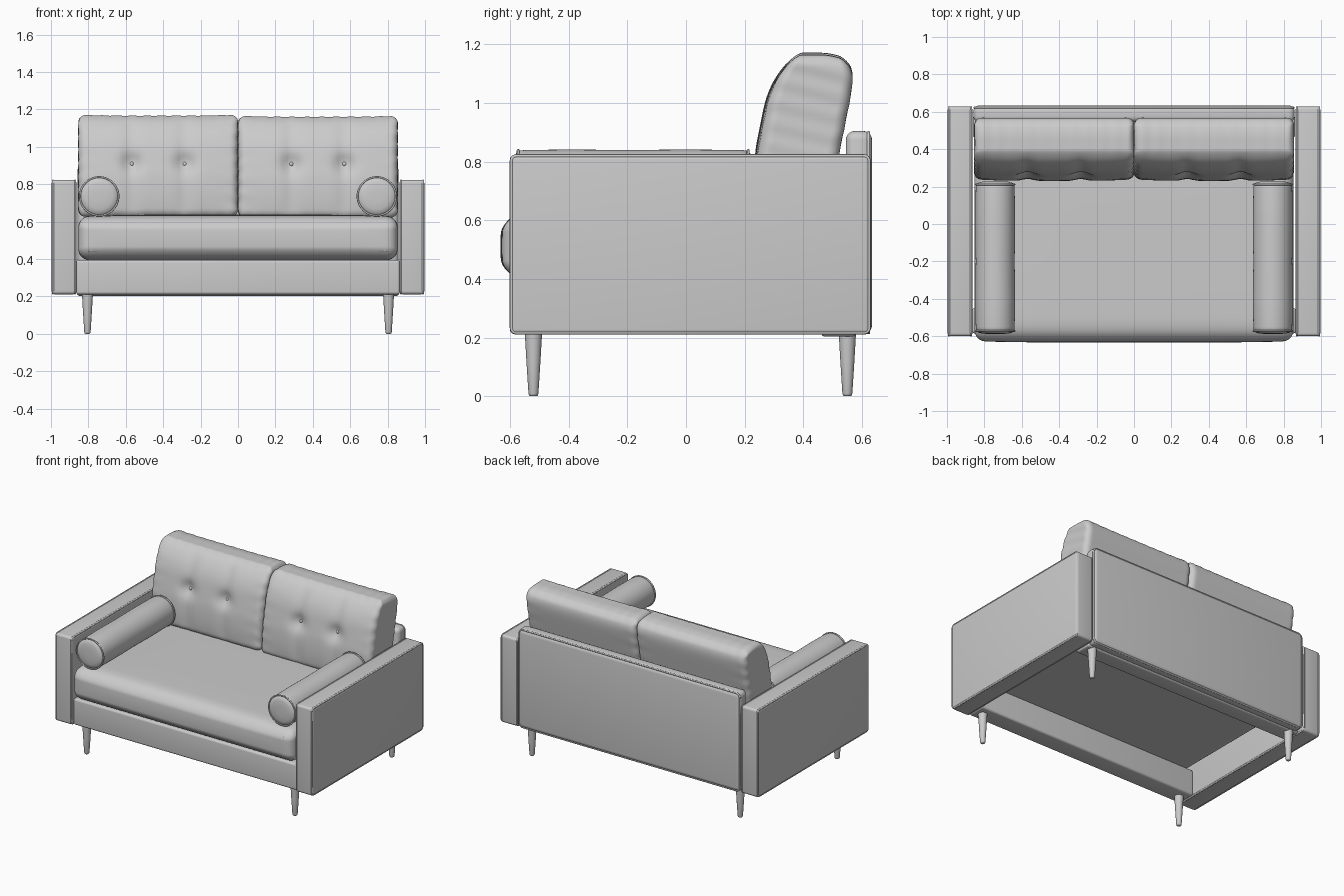
import bpy, bmesh
from math import sin, cos, pi, exp
from mathutils import Vector

if "Cube" in bpy.data.objects:
    bpy.data.objects.remove(bpy.data.objects["Cube"])


def finish(name, bm, angle=0.7):
    bmesh.ops.recalc_face_normals(bm, faces=bm.faces)
    me = bpy.data.meshes.new(name)
    bm.to_mesh(me)
    bm.free()
    ob = bpy.data.objects.new(name, me)
    bpy.context.collection.objects.link(ob)
    bpy.ops.object.select_all(action='DESELECT')
    ob.select_set(True)
    bpy.context.view_layer.objects.active = ob
    bpy.ops.object.shade_smooth_by_angle(angle=angle)
    return ob


def box(name, lo, hi, bevel):
    """Upholstered box with rounded edges."""
    lo, hi = Vector(lo), Vector(hi)
    bm = bmesh.new()
    bmesh.ops.create_cube(bm, size=1)
    for v in bm.verts:
        v.co = (lo + hi) / 2 + v.co * (hi - lo)
    bmesh.ops.bevel(bm, geom=bm.edges[:], offset=bevel, segments=5,
                    profile=0.5, affect='EDGES')
    return finish(name, bm)


def loop(a0, a1, b0, b1, r, n=6):
    """Points of a rounded rectangle in a plane."""
    pts = []
    for k, (a, b) in enumerate([(a1 - r, b1 - r), (a0 + r, b1 - r),
                                (a0 + r, b0 + r), (a1 - r, b0 + r)]):
        for i in range(n + 1):
            t = (k + i / n) * pi / 2
            pts.append((a + r * cos(t), b + r * sin(t)))
    return pts


def piping(name, pts, radius):
    """Thin round welt along a closed path."""
    cu = bpy.data.curves.new(name, 'CURVE')
    cu.dimensions = '3D'
    cu.bevel_depth = radius
    cu.bevel_resolution = 2
    sp = cu.splines.new('POLY')
    sp.points.add(len(pts) - 1)
    for p, q in zip(sp.points, pts):
        p.co = (*q, 1)
    sp.use_cyclic_u = True
    sp.use_smooth = True
    ob = bpy.data.objects.new(name, cu)
    bpy.context.collection.objects.link(ob)
    bpy.ops.object.select_all(action='DESELECT')
    ob.select_set(True)
    bpy.context.view_layer.objects.active = ob
    bpy.ops.object.convert(target='MESH')


def lathe(name, profile, place, n=32):
    """Spin (radius, height) points; place maps local to world."""
    bm = bmesh.new()
    rings = [[bm.verts.new(place(r * cos(2 * pi * i / n), r * sin(2 * pi * i / n), h))
              for i in range(n)] for r, h in profile]
    for a, b in zip(rings, rings[1:]):
        for i in range(n):
            bm.faces.new((a[i], a[(i + 1) % n], b[(i + 1) % n], b[i]))
    bm.faces.new(rings[0])
    bm.faces.new(rings[-1])
    return finish(name, bm)


def cushion(name, centre, half, r, shape):
    """Rounded block, denser near its edges, then shaped by a function."""
    centre, half = Vector(centre), Vector(half)
    bm = bmesh.new()
    bmesh.ops.create_cube(bm, size=2)
    bmesh.ops.subdivide_edges(bm, edges=bm.edges[:], cuts=47, use_grid_fill=True)
    for v in bm.verts:
        p = Vector([sin(c * pi / 2) * h for c, h in zip(v.co, half)])
        core = Vector([max(r - h, min(h - r, c)) for c, h in zip(p, half)])
        p = core + (p - core).normalized() * r
        u = Vector([c / h for c, h in zip(p, half)])
        v.co = centre + shape(p, u)
    return finish(name, bm, 1.2)


# Arms with welts on both faces, legs and bolsters, mirrored left and right
for s, side in ((-1, "left"), (1, "right")):
    xs = sorted((s * 0.864, s * 0.996))
    box(side + "_arm", (xs[0], -0.60, 0.211), (xs[1], 0.628, 0.823), 0.017)
    for x, part in ((0.871, "inner"), (0.989, "outer")):
        piping(f"{side}_arm_{part}_piping",
               [(s * x, y, z) for y, z in loop(-0.595, 0.624, 0.216, 0.819, 0.018)], 0.006)

    for y, end in ((-0.52, "front"), (0.55, "back")):
        lathe(f"{side}_{end}_leg",
              [(0.011, 0), (0.015, 0.003), (0.017, 0.01), (0.024, 0.12), (0.03, 0.225)],
              lambda a, b, h, s=s, y=y: (s * 0.805 + a, y + b, h), 24)

    put = lambda a, b, h, s=s: (s * 0.742 + a, h, 0.735 + b)
    lathe(side + "_bolster",
          [(0.03, -0.588), (0.07, -0.586), (0.092, -0.58), (0.102, -0.57), (0.104, -0.55),
           (0.106, -0.4), (0.104, -0.2), (0.106, 0.0), (0.104, 0.19), (0.102, 0.21),
           (0.092, 0.22), (0.07, 0.226), (0.03, 0.228)], put, 48)
    for h, end in ((-0.572, "front"), (0.212, "back")):
        piping(f"{side}_bolster_{end}_piping",
               [put(0.103 * cos(t * pi / 24), 0.103 * sin(t * pi / 24), h)
                for t in range(48)], 0.005)

# Backrest panel and base rails; the base is open underneath
box("back_panel", (-0.858, 0.545, 0.212), (0.858, 0.634, 0.904), 0.03)
piping("back_panel_piping",
       [(x, 0.622, z) for x, z in loop(-0.853, 0.853, 0.217, 0.898, 0.03)], 0.006)
box("front_rail", (-0.866, -0.585, 0.21), (0.866, -0.45, 0.395), 0.015)
box("back_rail", (-0.862, 0.46, 0.203), (0.862, 0.58, 0.39), 0.015)


# Seat cushion with a soft crown, a narrower nose and welts
def seat_shape(p, u):
    crown = (1 - u.x ** 4) * (1 - u.y ** 4)
    p.z += 0.01 * crown * max(u.z, 0)
    nose = max(0, (-u.y - 0.8) / 0.2)
    p.z *= 1 - 0.22 * nose ** 2
    p.y -= 0.008 * (1 - u.x ** 6) * max(-u.y, 0) ** 4 * (1 - u.z ** 2)
    return p


cushion("seat_cushion", (0, -0.05, 0.511), (0.853, 0.575, 0.117), 0.058, seat_shape)
for z, part in ((0.578, "upper"), (0.444, "lower")):
    piping(f"seat_{part}_piping",
           [(x, y, z) for x, y in loop(-0.848, 0.848, -0.617, 0.52, 0.058)], 0.004)


# Tufted back cushions, leaning backwards
LEAN, BUTTONS = 0.2, (-0.142, 0.142)


def back_shape(p, u):
    # Taper towards the rounded top and the tucked bottom
    t = max(0, (u.z - 0.25) / 0.75)
    low = max(0, (-u.z - 0.1) / 0.9)
    if u.y < 0:
        p.y *= 1 - 0.45 * t ** 2.5 - 0.25 * low ** 1.5
    else:
        p.y *= 1 - 0.28 * t ** 4 - 0.1 * low ** 2
    front = max(0, -u.y) ** 2
    p.y -= 0.012 * (1 - u.x ** 4) * (1 - u.z ** 4) * front
    # Button dents and vertical pull creases
    for b in BUTTONS:
        d = (p.x - b) ** 2
        p.y += front * (0.03 * exp(-(d + (p.z - 0.015) ** 2) / 0.0025)
                        + 0.012 * (1 - u.z ** 6) * exp(-d / 0.0012))
    # Domed top edge, gathered fabric along the seams, lifted corners
    edge = abs(u.x) ** 8
    p.z -= 0.02 * max(u.z, 0) ** 4 * max(0, u.y) ** 2
    p.y += 0.002 * edge * sin(p.z * 75) * u.y
    p.x += 0.0018 * edge * sin(p.z * 90 + p.y * 20)
    p.z += 0.006 * u.x ** 4 * max(u.z, 0) + 0.0015 * sin(p.x * 80) * abs(u.z) ** 6
    p.y += LEAN * p.z
    return p


for s, side in ((-1, "left"), (1, "right")):
    cx = s * 0.427
    cushion(side + "_back_cushion", (cx, 0.397, 0.893 - s * 0.003), (0.426, 0.138, 0.27),
            0.04, back_shape)
    for i, b in enumerate(BUTTONS):
        lathe(f"{side}_button_{i + 1}",
              [(0.004, -0.008), (0.009, -0.006), (0.013, 0), (0.013, 0.02)],
              lambda a, c, h, x=cx + b: (x + a, 0.292 + h, 0.908 + c), 16)
